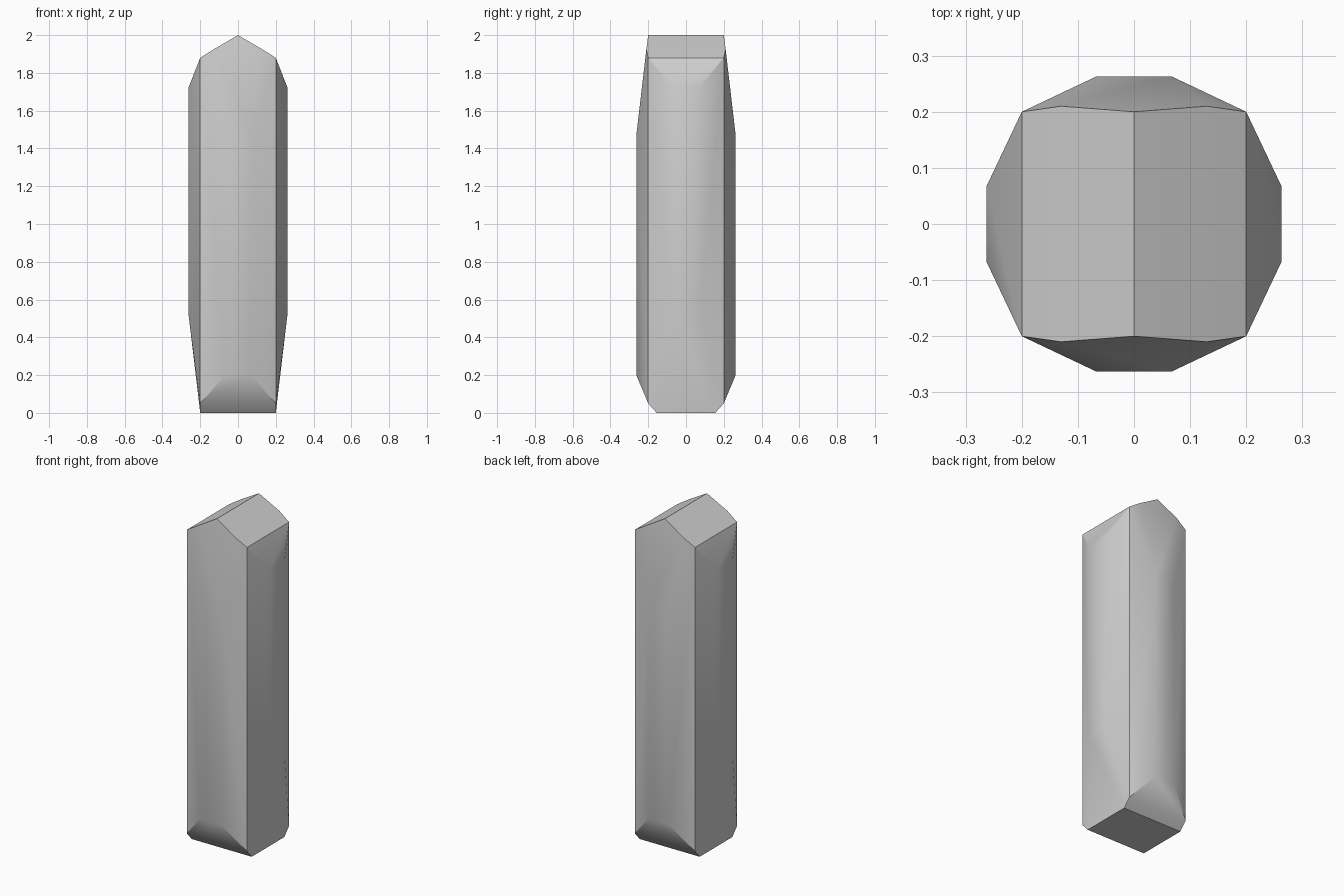
import bpy
import bmesh
import math

cube = bpy.data.objects.get("Cube")
if cube:
    bpy.data.objects.remove(cube, do_unlink=True)

# Plain grey material
grey = bpy.data.materials.new("plain grey")
grey.use_nodes = True
color = (0.62, 0.62, 0.62, 1.0)
grey.diffuse_color = color
grey.node_tree.nodes["Principled BSDF"].inputs["Base Color"].default_value = color

CORNER, BULGE, STRIP = 0.2, 0.263, 0.067

# Key points of one quarter, mirrored to all four quarters
quarter = [
    (CORNER, 0.155, 0.0),      # flat base
    (CORNER, CORNER, 0.05),    # bottom of corner edge
    (CORNER, CORNER, 1.88),    # eave corner
    (BULGE, STRIP, 0.53),      # bulged side strip
    (BULGE, STRIP, 1.72),
    (STRIP, BULGE, 0.2),       # bulged front and back strip
    (STRIP, BULGE, 1.47),
    (0.13, 0.21, 1.924),       # slightly bowed gable edge
    (0.0, CORNER, 2.0),        # end of roof ridge
]

bm = bmesh.new()
for sx in (-1, 1):
    for sy in (-1, 1):
        for x, y, z in quarter:
            bm.verts.new((sx * x, sy * y, z))
bmesh.ops.remove_doubles(bm, verts=bm.verts[:], dist=0.0001)

# Wrap the convex faceted body around the points
hull = bmesh.ops.convex_hull(bm, input=bm.verts[:])
loose = [v for v in bm.verts if not v.link_faces]
bmesh.ops.delete(bm, geom=loose, context="VERTS")
bmesh.ops.dissolve_limit(bm, angle_limit=math.radians(0.5),
                         verts=bm.verts[:], edges=bm.edges[:])
bmesh.ops.recalc_face_normals(bm, faces=bm.faces[:])

mesh = bpy.data.meshes.new("gabled_pillar")
bm.to_mesh(mesh)
bm.free()
mesh.materials.append(grey)
pillar = bpy.data.objects.new("gabled_pillar", mesh)
bpy.context.collection.objects.link(pillar)

# Soft sides, crisp corners
bpy.ops.object.select_all(action="DESELECT")
pillar.select_set(True)
bpy.context.view_layer.objects.active = pillar
bpy.ops.object.shade_smooth_by_angle(angle=math.radians(30))
